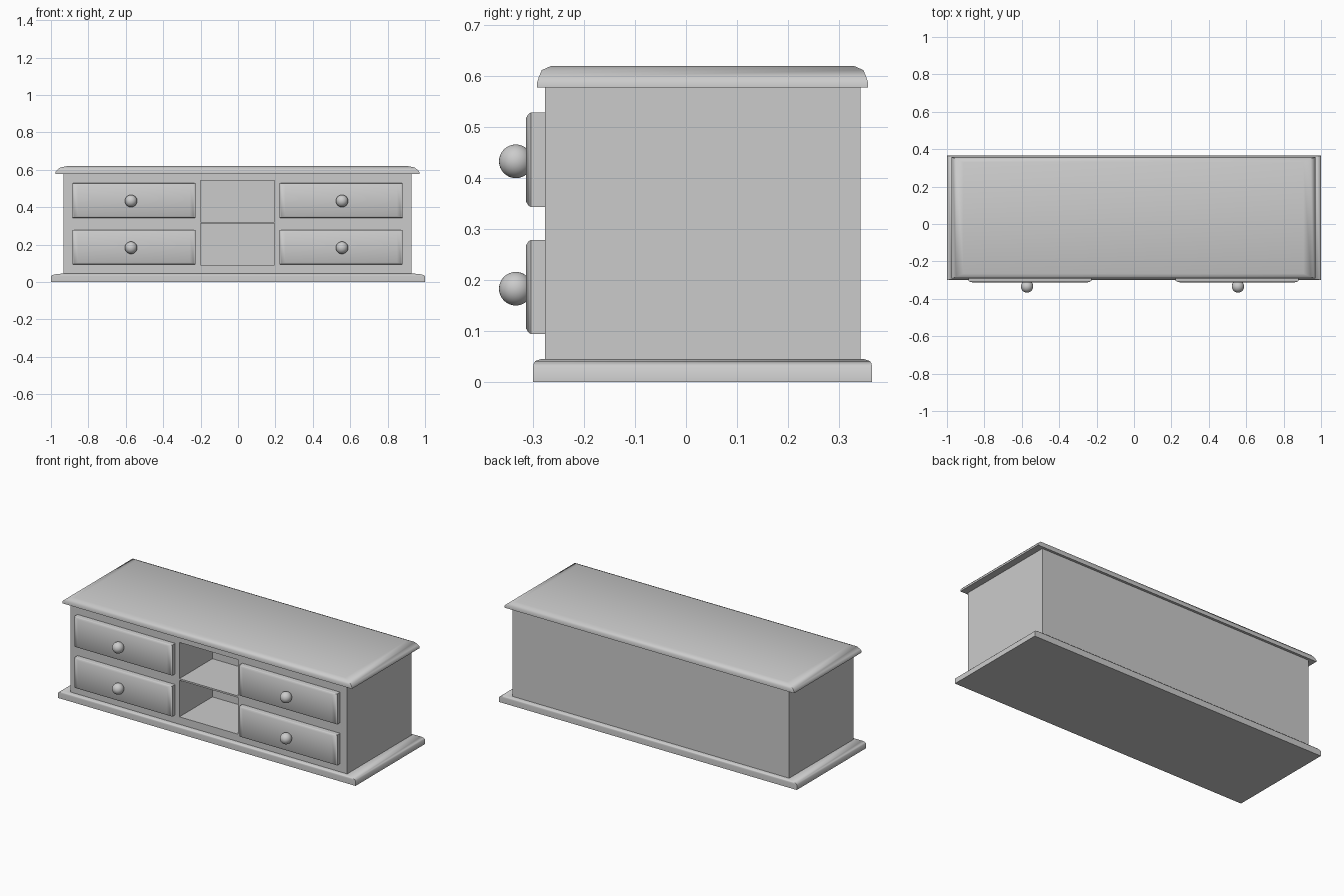
import bpy, bmesh, math

if "Cube" in bpy.data.objects:
    bpy.data.objects.remove(bpy.data.objects["Cube"])


def finish(bm, name, smooth=None):
    bmesh.ops.recalc_face_normals(bm, faces=bm.faces[:])
    mesh = bpy.data.meshes.new(name)
    bm.to_mesh(mesh)
    bm.free()
    ob = bpy.data.objects.new(name, mesh)
    bpy.context.collection.objects.link(ob)
    if smooth:
        bpy.ops.object.select_all(action='DESELECT')
        bpy.context.view_layer.objects.active = ob
        ob.select_set(True)
        bpy.ops.object.shade_smooth_by_angle(angle=math.radians(smooth))
    return ob


def moulded_slab(name, u, v, profile, place):
    """Stack of rectangles; profile rows are (inset u, inset v, height)."""
    bm = bmesh.new()
    rings = []
    for iu, iv, h in profile:
        u0, u1, v0, v1 = u[0] + iu, u[1] - iu, v[0] + iv, v[1] - iv
        rings.append([bm.verts.new(place(a, b, h))
                      for a, b in ((u0, v0), (u1, v0), (u1, v1), (u0, v1))])
    for low, high in zip(rings, rings[1:]):
        for i in range(4):
            j = (i + 1) % 4
            bm.faces.new((low[i], low[j], high[j], high[i]))
    bm.faces.new(rings[0][::-1])
    bm.faces.new(rings[-1])
    return finish(bm, name, 60)


def box(name, x, y, z):
    bm = bmesh.new()
    bmesh.ops.create_cube(bm, size=1)
    for vert in bm.verts:
        vert.co = [r[0] + (c + 0.5) * (r[1] - r[0])
                   for c, r in zip(vert.co, (x, y, z))]
    return finish(bm, name)


def upright(a, b, h):
    return (a, b, h)


def facing_front(a, b, h):
    return (a, -0.277 - h, b)


# Base and top boards with moulded edges
moulded_slab("base_board", (-1, 1), (-0.30, 0.365),
             [(0, 0, 0), (0, 0, 0.030), (0.006, 0.001, 0.036),
              (0.022, 0.004, 0.041), (0.06, 0.016, 0.045)], upright)
moulded_slab("top_board", (-0.976, 0.97), (-0.292, 0.357),
             [(0, 0, 0.578), (0, 0, 0.588), (0.008, 0.003, 0.598),
              (0.025, 0.009, 0.612), (0.064, 0.027, 0.62)], upright)

# Carcass with two open cubbies
carcass = box("carcass", (-0.933, 0.928), (-0.277, 0.342), (0.04, 0.585))
for label, z in (("lower", (0.09, 0.312)), ("upper", (0.322, 0.542))):
    cutter = box(label + "_cubby_cutter", (-0.2, 0.195), (-0.4, 0.04), z)
    cutter.hide_render = True
    cutter.display_type = 'WIRE'
    mod = carcass.modifiers.new(label + "_cubby", 'BOOLEAN')
    mod.operation = 'DIFFERENCE'
    mod.solver = 'EXACT'
    mod.object = cutter
    bpy.context.view_layer.objects.active = carcass
    bpy.ops.object.modifier_apply(modifier=mod.name)
    bpy.data.objects.remove(cutter)

# Drawer fronts and round knobs
drawer_profile = [(0, 0, -0.005), (0, 0, 0.027),
                  (0.009, 0.003, 0.032), (0.03, 0.011, 0.037)]
for side, x, knob_x in (("left", (-0.885, -0.228), -0.572),
                        ("right", (0.223, 0.88), 0.556)):
    for row, z, knob_z in (("lower", (0.094, 0.279), 0.183),
                           ("upper", (0.343, 0.529), 0.433)):
        moulded_slab(f"{side}_{row}_drawer", x, z, drawer_profile, facing_front)
        knob = bmesh.new()
        bmesh.ops.create_uvsphere(knob, u_segments=32, v_segments=16, radius=0.033)
        ob = finish(knob, f"{side}_{row}_knob", 60)
        ob.location = (knob_x, -0.334, knob_z)
